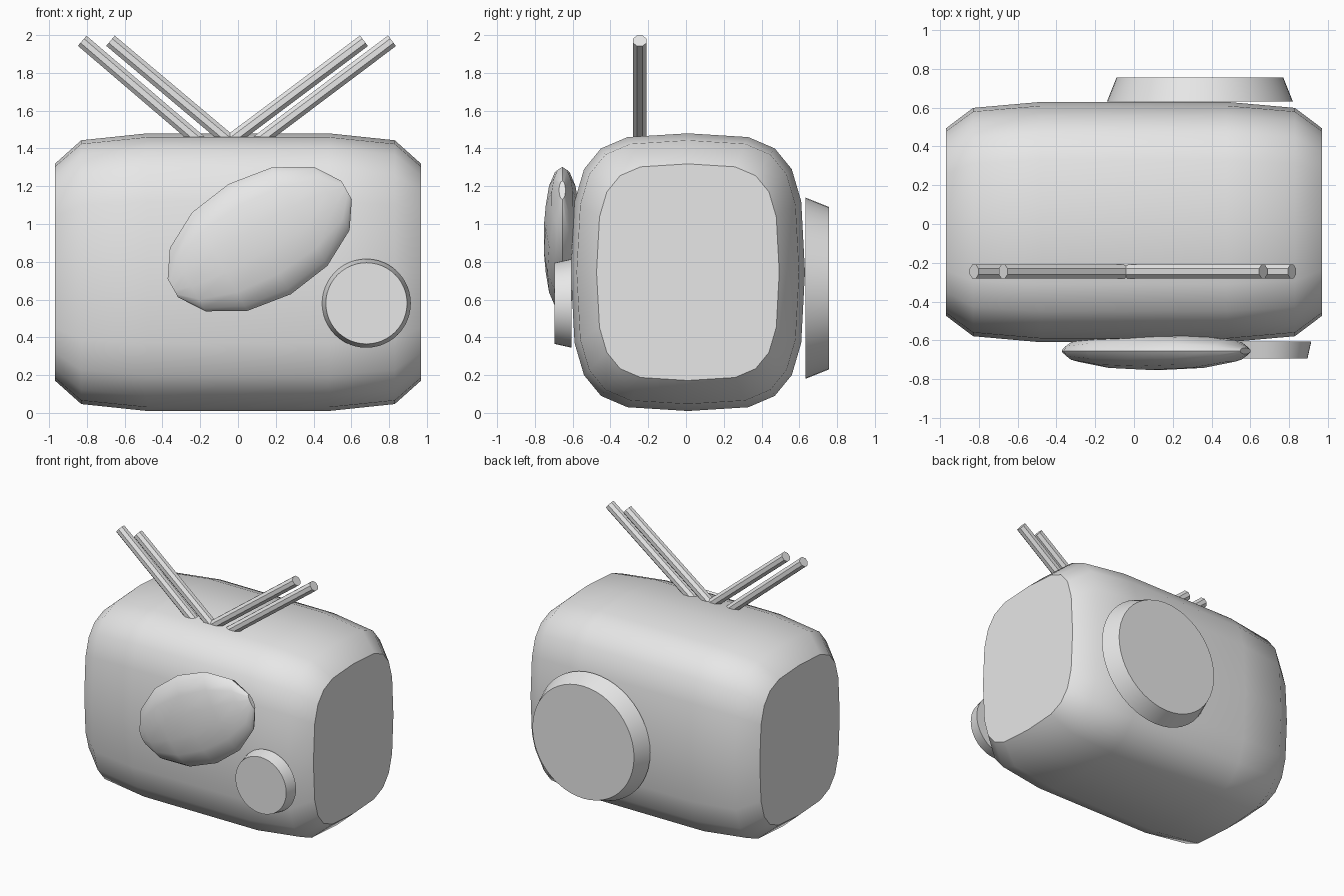
import bpy, bmesh, math
from mathutils import Vector

if "Cube" in bpy.data.objects:
    bpy.data.objects.remove(bpy.data.objects["Cube"])

grey = bpy.data.materials.new("plain grey")
grey.diffuse_color = (0.8, 0.8, 0.8, 1)
grey.use_nodes = True
grey.node_tree.nodes["Principled BSDF"].inputs["Base Color"].default_value = grey.diffuse_color


def loft(name, rings, angle):
    """Skin a list of closed rings, cap both ends, smooth edges below angle."""
    bm = bmesh.new()
    vr = [[bm.verts.new(p) for p in ring] for ring in rings]
    n = len(vr[0])
    for a, b in zip(vr, vr[1:]):
        for i in range(n):
            j = (i + 1) % n
            bm.faces.new((a[i], a[j], b[j], b[i]))
    bm.faces.new(vr[0])
    bm.faces.new(vr[-1])
    bmesh.ops.recalc_face_normals(bm, faces=bm.faces[:])
    for f in bm.faces:
        f.smooth = True
    for e in bm.edges:
        e.smooth = e.calc_face_angle(0) < math.radians(angle)
    me = bpy.data.meshes.new(name)
    bm.to_mesh(me)
    bm.free()
    me.materials.append(grey)
    ob = bpy.data.objects.new(name, me)
    bpy.context.collection.objects.link(ob)
    return ob


def ellipse(c, a, b, n, phase=0.0):
    """Ring of n points around c with half-axis vectors a and b."""
    ring = []
    for i in range(n):
        t = 2 * math.pi * (i + phase) / n
        ring.append(c + a * math.cos(t) + b * math.sin(t))
    return ring


X, Y, Z = Vector((1, 0, 0)), Vector((0, 1, 0)), Vector((0, 0, 1))

# Body: rounded cross-section lofted along x, tapering at both ends
q = [(0, .735), (.32, .715), (.46, .655), (.55, .545), (.60, .375), (.62, 0)]
half = q + [(y, -z) for y, z in q[-2::-1]]
section = half + [(-y, z) for y, z in half[-2:0:-1]]
stations = [(-.97, .78), (-.83, .95), (-.48, 1), (.48, 1), (.83, .95), (.97, .78)]
loft("body", [[Vector((x, .01 + y * s, .745 + z * s)) for y, z in section]
              for x, s in stations], 45)

# Tilted oval screen bulging from the front
t = math.radians(29.4)
u = Vector((math.cos(t), 0, math.sin(t)))
v = Vector((-math.sin(t), 0, math.cos(t)))
side = [(.528, .056), (.438, .192), (.243, .299)]
prof = [(-d, r) for d, r in side] + [(0, .335)] + side[::-1]
centre = Vector((.115, -.655, .92))
loft("screen", [ellipse(centre + u * d, v * r, Y * r * .3, 14) for d, r in prof], 33)


# Round tapered discs: front dial and back cover
def disc(name, x, z, y0, r0, y1, r1):
    loft(name, [ellipse(Vector((x, y, z)), X * r, Z * r, 48)
                for y, r in ((y0, r0), (y1, r1))], 30)


disc("front_dial", .68, .58, -.605, .235, -.695, .215)
disc("back_cover", .34, .66, .632, .48, .757, .43)

# Paired aerial rods in a V
rods = [(-.24, -.825), (-.08, -.675), (.0, .667), (.15, .815)]
for k, (x0, x1) in enumerate(rods):
    top, low = Vector((x1, -.245, 1.97)), Vector((x0, -.245, 1.47))
    d = (top - low).normalized()
    low = low - d * .06
    w = d.cross(Y)
    loft("aerial_rod_%d" % (k + 1),
         [ellipse(p, w * .038, Y * .038, 8, .5) for p in (low, top)], 30)
